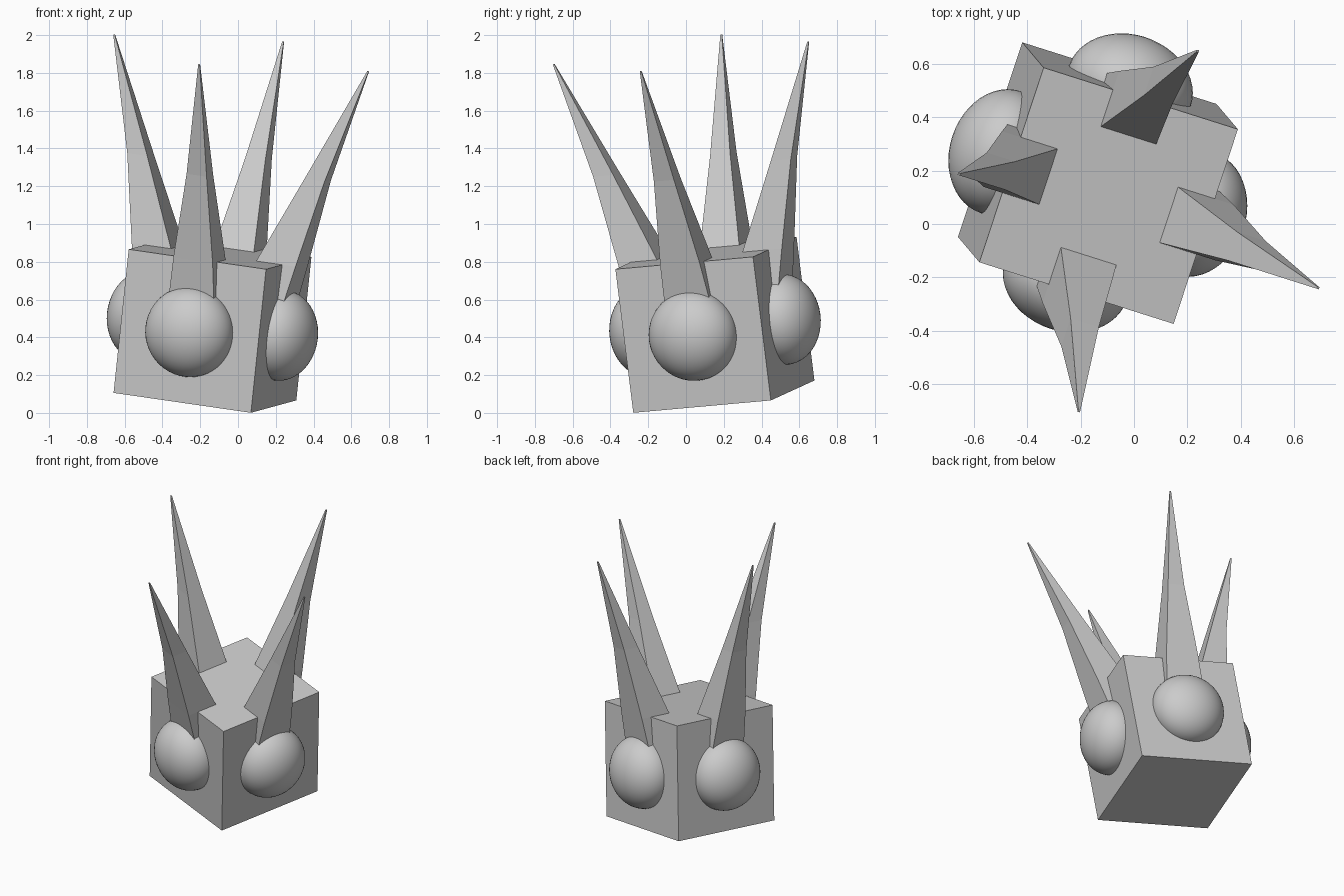
import bpy, bmesh, math
from mathutils import Matrix, Vector

if "Cube" in bpy.data.objects:
    bpy.data.objects.remove(bpy.data.objects["Cube"])

# single grey material
grey = bpy.data.materials.new("light grey")
grey.diffuse_color = (0.6, 0.6, 0.6, 1)
grey.use_nodes = True
grey.node_tree.nodes["Principled BSDF"].inputs["Base Color"].default_value = grey.diffuse_color

# tilted frame of the whole model
ez = Vector((0.104, -0.123, 0.987)).normalized()
ex = Vector((0.944, -0.299, -0.140))
ex = (ex - ez * ex.dot(ez)).normalized()
ey = ez.cross(ex)
FRAME = Matrix.Translation((-0.135, 0.153, 0.466)) @ Matrix((ex, ey, ez)).transposed().to_4x4()
HALF = 0.385


def add(name, bm, mat, smooth=False):
    bmesh.ops.recalc_face_normals(bm, faces=bm.faces)
    for f in bm.faces:
        f.smooth = smooth
    bm.transform(mat)
    me = bpy.data.meshes.new(name)
    bm.to_mesh(me)
    bm.free()
    me.materials.append(grey)
    ob = bpy.data.objects.new(name, me)
    bpy.context.collection.objects.link(ob)


# cube body
bm = bmesh.new()
bmesh.ops.create_cube(bm, size=2 * HALF)
add("body_cube", bm, FRAME)

# spike sections: height, outward distance, half width
RINGS = [(0.10, 0.270, 0.132), (0.385, 0.349, 0.110),
         (0.85, 0.497, 0.056), (1.459, 0.712, 0.004)]

for i, side in enumerate(("right", "back", "left", "front")):
    turn = FRAME @ Matrix.Rotation(i * math.pi / 2, 4, 'Z')

    # flattened ball set half into the side face
    bm = bmesh.new()
    bmesh.ops.create_uvsphere(bm, u_segments=48, v_segments=24, radius=1)
    add(side + "_ball", bm, turn @ Matrix.Translation((HALF, 0, -0.004))
        @ Matrix.Diagonal((0.19, 0.24, 0.24, 1)), True)

    # four-sided spike leaning outward
    bm = bmesh.new()
    loops = [[bm.verts.new((q + a * h, b * h, t))
              for a, b in ((-1, -1), (1, -1), (1, 1), (-1, 1))] for t, q, h in RINGS]
    for lo, hi in zip(loops, loops[1:]):
        for k in range(4):
            n = (k + 1) % 4
            bm.faces.new((lo[k], lo[n], hi[n], hi[k]))
    bm.faces.new(loops[0][::-1])
    bm.faces.new(loops[-1])
    add(side + "_spike", bm, turn)
